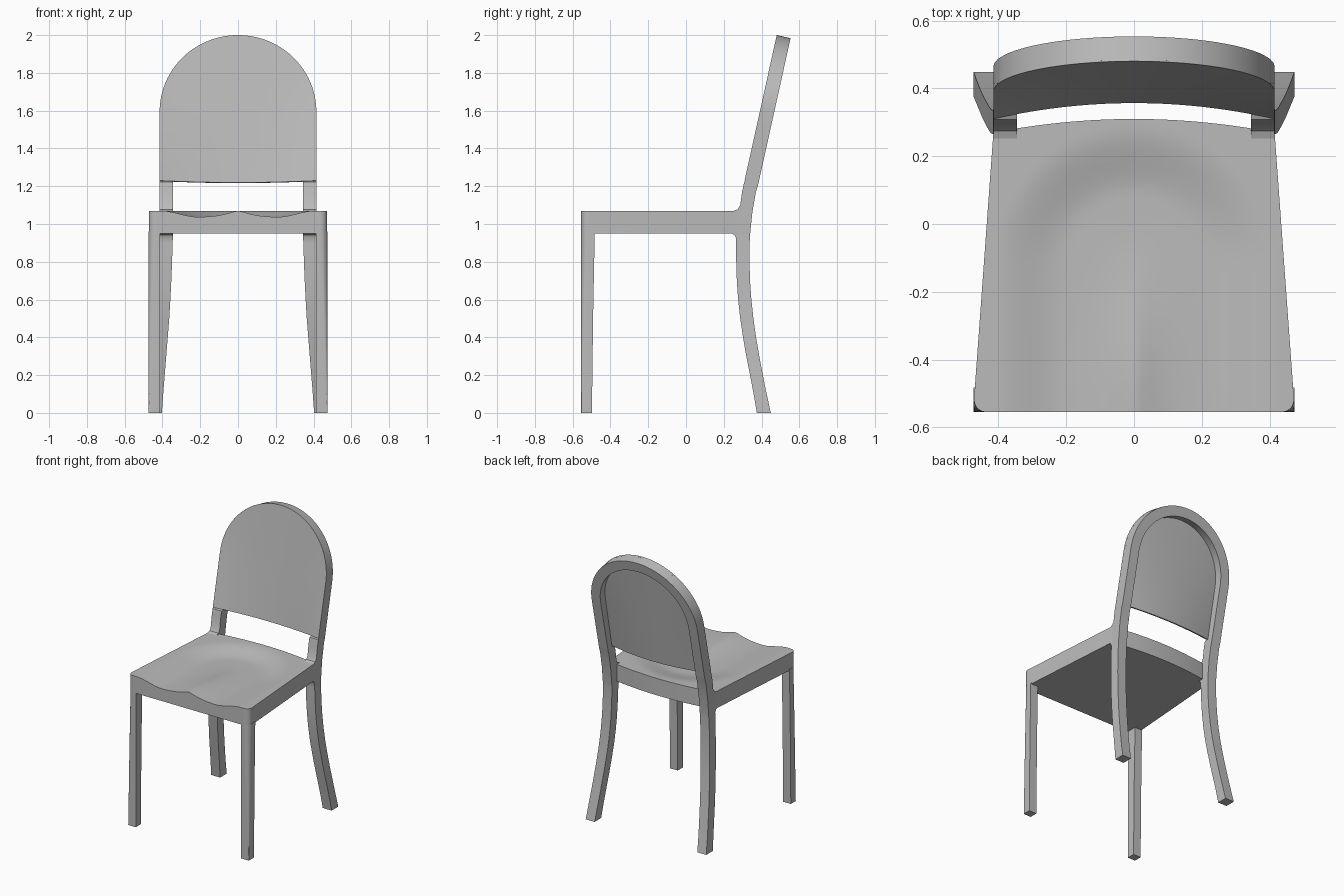
import bpy
import bmesh
from math import sin, cos, pi, sqrt, exp, radians
from mathutils import Vector

cube = bpy.data.objects.get("Cube")
if cube:
    bpy.data.objects.remove(cube, do_unlink=True)

grey = bpy.data.materials.new("brushed grey")
grey.use_nodes = True
GREY = (0.5, 0.5, 0.5, 1)
grey.diffuse_color = GREY
grey.node_tree.nodes["Principled BSDF"].inputs["Base Color"].default_value = GREY


def loft(name, rings):
    """Skin a row of equal closed rings and cap both ends."""
    bm = bmesh.new()
    rows = [[bm.verts.new(p) for p in ring] for ring in rings]
    n = len(rows[0])
    for a, b in zip(rows, rows[1:]):
        for i in range(n):
            j = (i + 1) % n
            bm.faces.new((a[i], a[j], b[j], b[i]))
    bm.faces.new(rows[0])
    bm.faces.new(rows[-1])
    bmesh.ops.remove_doubles(bm, verts=bm.verts, dist=0.0002)
    bmesh.ops.recalc_face_normals(bm, faces=bm.faces)
    mesh = bpy.data.meshes.new(name)
    bm.to_mesh(mesh)
    bm.free()
    mesh.materials.append(grey)
    obj = bpy.data.objects.new(name, mesh)
    bpy.context.collection.objects.link(obj)
    bpy.ops.object.select_all(action='DESELECT')
    obj.select_set(True)
    bpy.context.view_layer.objects.active = obj
    bpy.ops.object.shade_smooth_by_angle(angle=radians(35))
    return obj


def smooth(t):
    t = max(0.0, min(1.0, t))
    return t * t * (3 - 2 * t)


# Seat: tapered slab with a two-lobed hollow
FRONT, TOP, UNDER, R = -0.555, 1.07, 0.95, 0.04


def half_width(y):
    return 0.475 - 0.06 * (y - FRONT) / 0.825


def seat_height(x, y):
    d = sqrt(x * x + max(0.0, y + 0.12) ** 2) / 0.41
    ridge = exp(-(abs(x) / 0.085) ** 1.4) * smooth((0.0 - y) / 0.5)
    return TOP - 0.034 * smooth((1 - d) / 0.5) * (1 - ridge)


seat_rings = []
for k in range(65):
    u = sin(pi / 2 * (k / 32 - 1))
    over = max(0.0, abs(u) * 0.475 - (0.475 - R))
    y0 = FRONT + R - sqrt(max(0.0, R * R - over * over))
    y1 = 0.31 - 0.04 * u * u
    ys = [y0 + (y1 - y0) * i / 40 for i in range(41)]
    ring = []
    for y in ys:
        x = u * half_width(y)
        ring.append((x, y, seat_height(x, y)))
    ring += [(u * half_width(y), y, UNDER) for y in (y1, y0)]
    seat_rings.append(ring)
loft("seat", seat_rings)

# Front legs: outer corner is rounded at the seat and square at the floor
for side, name in ((-1, "right_front_leg"), (1, "left_front_leg")):
    rings = []
    for z, depth, r in ((0, 0.057, 0.002), (0.5, 0.063, 0.02), (0.96, 0.072, 0.04)):
        ring = [(side * 0.414, FRONT), (side * 0.414, FRONT + depth),
                (side * 0.474, FRONT + depth)]
        for i in range(7):
            a = pi / 2 * i / 6
            ring.append((side * (0.474 - r + r * cos(a)), FRONT + r - r * sin(a)))
        rings.append([(x, y, z) for x, y in ring])
    loft(name, rings)

# Backrest plane: width x, distance s up the slope, depth d behind the front
UP, BACK = Vector((0, 0.216, 0.976)), Vector((0, 0.976, -0.216))
OUT, BAR, DEEP = 0.415, 0.07, 0.075
HEIGHT = 0.789
SPRING = HEIGHT - OUT


def slope(x, s, d):
    return Vector((x, 0.31, 1.23)) + UP * s + BACK * d


def arch_width(s):
    rise = max(0.0, s - SPRING)
    return sqrt(max(0.0, OUT * OUT - rise * rise))


def hollow(x, s):
    w = max(arch_width(s), 0.001)
    return 0.048 * max(0.0, 1 - (x / w) ** 2) * (1 - s / HEIGHT)


# Back legs and arched frame: one continuous bar, swept from floor to floor
leg_rows = [  # height, front, rear, inner x
    (0, 0.375, 0.449, 0.403), (0.1, 0.358, 0.427, 0.396), (0.2, 0.339, 0.407, 0.388),
    (0.3, 0.319, 0.388, 0.38), (0.4, 0.302, 0.371, 0.372), (0.5, 0.287, 0.357, 0.364),
    (0.6, 0.276, 0.346, 0.358), (0.7, 0.269, 0.339, 0.353), (0.8, 0.266, 0.336, 0.349),
    (0.9, 0.265, 0.337, 0.346), (0.925, 0.265, 0.338, 0.345), (0.942, 0.257, 0.339, 0.345),
    (0.951, 0.24, 0.34, 0.345), (1.069, 0.25, 0.352, 0.345), (1.078, 0.274, 0.354, 0.345),
    (1.1, 0.287, 0.358, 0.345), (1.17, 0.297, 0.37, 0.345)]
half = []
for z, yf, yb, x in leg_rows:
    half.append([Vector(p) for p in ((x + BAR, yf, z), (x + BAR, yb, z), (x, yb, z), (x, yf, z))])


def frame_ring(xo, so, xi, si, lap=0.004):
    inner = hollow(xi, si) + lap if lap else 0
    return [slope(xo, so, lap), slope(xo, so, DEEP), slope(xi, si, DEEP), slope(xi, si, inner)]


half.append(frame_ring(OUT, -0.008, OUT - BAR, -0.008, 0))
for i in range(7):
    s = SPRING * i / 6
    half.append(frame_ring(OUT, s, OUT - BAR, s))
STEPS = 20
for i in range(1, STEPS + 1):
    c, q = cos(pi / 2 * i / STEPS), sin(pi / 2 * i / STEPS)
    ri = OUT - BAR
    half.append(frame_ring(OUT * c, SPRING + OUT * q, ri * c, SPRING + ri * q))
mirrored = [[Vector((-p.x, p.y, p.z)) for p in ring] for ring in half[-2::-1]]
loft("back_legs_and_arch", half + mirrored)

# Back panel: thin sheet bowed backwards, filling the arch
levels = [SPRING * i / 8 for i in range(8)]
levels += [SPRING + OUT * sin(pi / 2 * i / 24) for i in range(24)] + [HEIGHT - 0.0001]
panel_rings = []
for s in levels:
    xs = [arch_width(s) * (i / 16 - 1) for i in range(33)]
    front = [slope(x, s, hollow(x, s)) for x in xs]
    rear = [slope(x, s, hollow(x, s) + 0.014) for x in reversed(xs)]
    panel_rings.append(front + rear)
loft("back_panel", panel_rings)
